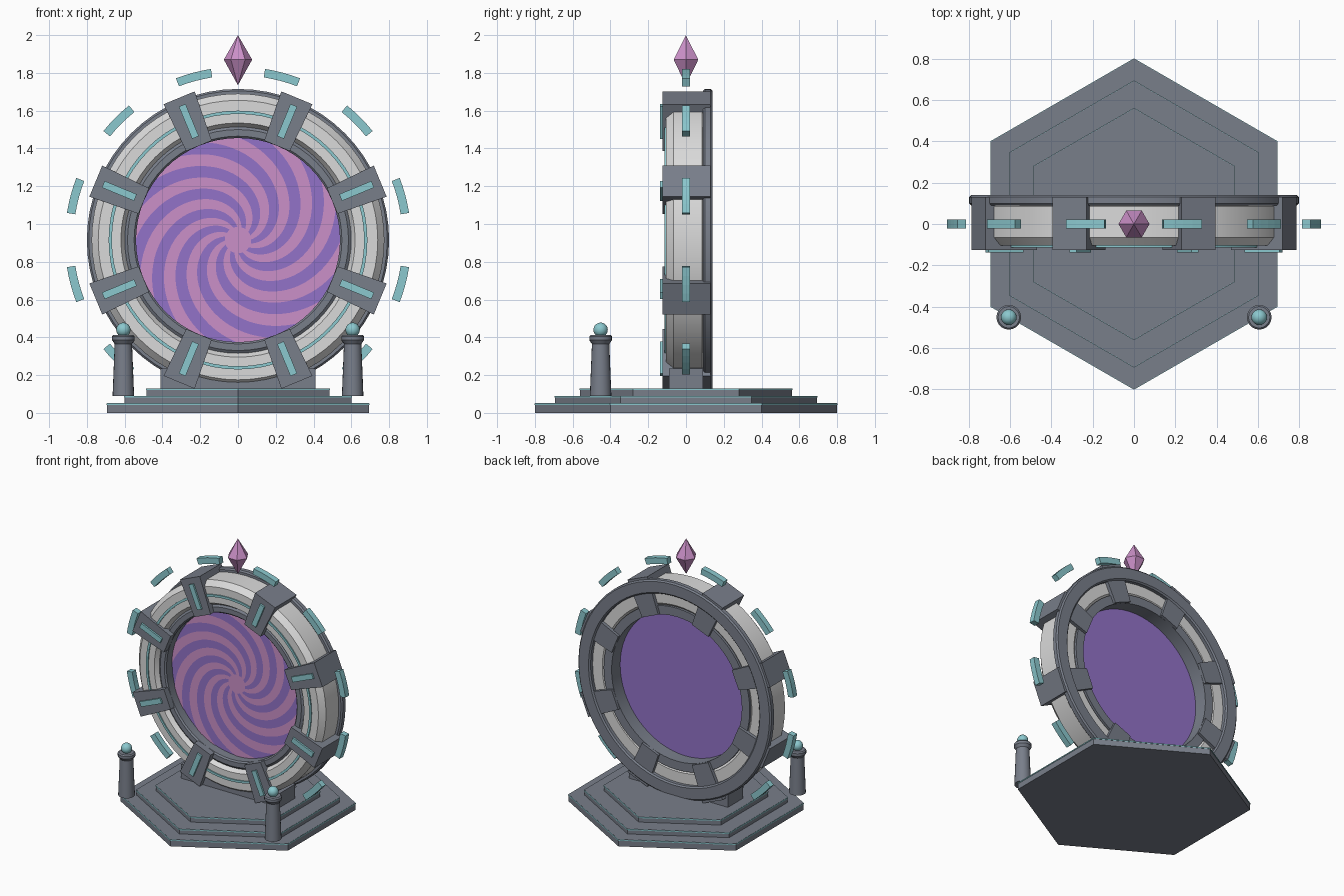
import bpy, bmesh, math
from mathutils import Matrix

if "Cube" in bpy.data.objects:
    bpy.data.objects.remove(bpy.data.objects["Cube"])

CZ = 0.915  # height of the ring centre


def material(name, rgb):
    m = bpy.data.materials.new(name)
    m.diffuse_color = (*rgb, 1)
    m.use_nodes = True
    m.node_tree.nodes["Principled BSDF"].inputs["Base Color"].default_value = m.diffuse_color
    return m


GREY = material("slate grey", (0.19, 0.21, 0.255))
WHITE = material("pale stone", (0.70, 0.70, 0.70))
TEAL = material("teal glow", (0.26, 0.58, 0.62))
PINK = material("pink", (0.60, 0.28, 0.58))
VIOLET = material("violet", (0.29, 0.17, 0.58))


def finish(name, bm, mat, smooth=False, recalc=True):
    if recalc:
        bmesh.ops.recalc_face_normals(bm, faces=bm.faces)
    me = bpy.data.meshes.new(name)
    bm.to_mesh(me)
    bm.free()
    ob = bpy.data.objects.new(name, me)
    bpy.context.collection.objects.link(ob)
    me.materials.append(mat)
    if smooth:
        bpy.ops.object.select_all(action='DESELECT')
        ob.select_set(True)
        bpy.context.view_layer.objects.active = ob
        bpy.ops.object.shade_smooth_by_angle(angle=math.radians(30))
    return ob


def ring(name, profile, mat, a0=0, a1=360, n=64, smooth=True):
    """Sweep a closed (radius, y) profile about the ring axis."""
    bm = bmesh.new()
    full = a1 - a0 >= 360
    rows = []
    for i in range(n if full else n + 1):
        a = math.radians(a0 + (a1 - a0) * i / n)
        rows.append([bm.verts.new((r * math.cos(a), y, CZ + r * math.sin(a))) for r, y in profile])
    k = len(profile)
    for i in range(n):
        p, q = rows[i], rows[(i + 1) % len(rows)]
        for j in range(k):
            bm.faces.new((p[j], p[(j + 1) % k], q[(j + 1) % k], q[j]))
    if not full:
        bm.faces.new(rows[0])
        bm.faces.new(rows[-1])
    return finish(name, bm, mat, smooth)


def rect(r0, r1, y0, y1):
    return [(r0, y0), (r1, y0), (r1, y1), (r0, y1)]


def cone(bm, r1, r2, z0, z1, n, x=0, y=0, turn=0):
    m = Matrix.Translation((x, y, (z0 + z1) / 2)) @ Matrix.Rotation(turn, 4, 'Z')
    bmesh.ops.create_cone(bm, cap_ends=True, segments=n, radius1=r1, radius2=r2,
                          depth=z1 - z0, matrix=m)


def radial_block(name, angle, r0, r1, w0, w1, y0, y1, mat):
    """Tapered block lying along a spoke of the ring."""
    a = math.radians(angle)
    bm = bmesh.new()
    layers = []
    for y in (y0, y1):
        layers.append([bm.verts.new((r * math.cos(a) - t * math.sin(a), y,
                                     CZ + r * math.sin(a) + t * math.cos(a)))
                       for r, t in ((r0, -w0), (r1, -w1), (r1, w1), (r0, w0))])
    f, b = layers
    bm.faces.new(f)
    bm.faces.new(b)
    for j in range(4):
        bm.faces.new((f[j], f[(j + 1) % 4], b[(j + 1) % 4], b[j]))
    finish(name, bm, mat)


# Stepped hexagonal base with glowing edge lines
for i, (r, z0, z1) in enumerate([(0.8, 0, 0.052), (0.693, 0.052, 0.09), (0.56, 0.09, 0.13)]):
    bm = bmesh.new()
    cone(bm, r, r, z0, z1, 6)
    # corners point to front and back
    if abs(max(v.co.y for v in bm.verts) - r) > 0.01:
        bmesh.ops.rotate(bm, verts=bm.verts, matrix=Matrix.Rotation(math.pi / 6, 3, 'Z'))
    finish(f"base_step_{i + 1}", bm, GREY)
    bm = bmesh.new()
    cone(bm, r + 0.003, r + 0.003, z1 - 0.009, z1 - 0.001, 6)
    if abs(max(v.co.y for v in bm.verts) - r) > 0.01:
        bmesh.ops.rotate(bm, verts=bm.verts, matrix=Matrix.Rotation(math.pi / 6, 3, 'Z'))
    finish(f"base_edge_line_{i + 1}", bm, TEAL)

# Cradle under the ring
bm = bmesh.new()
bmesh.ops.create_cube(bm, size=1, matrix=Matrix.Translation((0, 0, 0.18))
                      @ Matrix.Diagonal((0.82, 0.18, 0.11, 1)))
finish("cradle", bm, GREY)

# Main ring, inner rim, back hoop and front glow line
ring("stone_ring", [(0.59, -0.06), (0.62, -0.105), (0.74, -0.105), (0.775, -0.065),
                    (0.775, 0.085), (0.75, 0.105), (0.62, 0.105), (0.59, 0.08)], WHITE)
ring("inner_rim", [(0.54, -0.075), (0.55, -0.085), (0.585, -0.085), (0.605, -0.07),
                   (0.605, 0.11), (0.54, 0.11)], GREY)
ring("back_hoop", [(0.70, 0.09), (0.79, 0.09), (0.80, 0.10), (0.80, 0.13),
                   (0.79, 0.14), (0.71, 0.14), (0.70, 0.13)], GREY)
ring("front_glow_line", rect(0.668, 0.685, -0.113, -0.10), TEAL)

# Eight clamps with glowing bars
for i in range(8):
    a = 22.5 + 45 * i
    radial_block(f"clamp_{i + 1}", a, 0.54, 0.815, 0.073, 0.089, -0.125, 0.13, GREY)
    radial_block(f"clamp_bar_{i + 1}", a, 0.588, 0.772, 0.019, 0.019, -0.138, -0.12, TEAL)

# Floating arc pieces around the ring (the two lowest would sit in the base)
for i, a in enumerate(range(-45, 226, 30)):
    ring(f"floating_arc_{i + 1}", rect(0.872, 0.917, -0.022, 0.022), TEAL,
         a - 6, a + 6, 4, False)

# Portal disc
bm = bmesh.new()
bmesh.ops.create_cone(bm, cap_ends=True, segments=64, radius1=0.545, radius2=0.545, depth=0.016,
                      matrix=Matrix.Translation((0, 0, CZ)) @ Matrix.Rotation(math.pi / 2, 4, 'X'))
finish("portal_disc", bm, VIOLET)

# Pink spiral arms and hub laid on the front of the disc
ARMS, STEPS, TWIST = 10, 28, math.radians(125)
bm = bmesh.new()
for k in range(ARMS):
    prev = None
    for s in range(STEPS + 1):
        t = s / STEPS
        r = 0.06 + 0.48 * t
        a = 2 * math.pi * k / ARMS + TWIST * t
        row = [bm.verts.new((r * math.cos(a + d), -0.013, CZ + r * math.sin(a + d)))
               for d in [math.pi / ARMS * j / 4 for j in range(5)]]
        if prev:
            for j in range(4):
                bm.faces.new((prev[j], row[j], row[j + 1], prev[j + 1]))
        prev = row
hub = [bm.verts.new((0.07 * math.cos(a), -0.015, CZ + 0.07 * math.sin(a)))
       for a in [2 * math.pi * j / 24 for j in range(24)]]
bm.faces.new(hub)
bm.normal_update()
bmesh.ops.reverse_faces(bm, faces=[f for f in bm.faces if f.normal.y > 0])
finish("portal_spiral", bm, PINK, recalc=False)

# Crystal above the ring
bm = bmesh.new()
cone(bm, 0.001, 0.075, 1.735, 1.87, 6, turn=math.pi / 6)
cone(bm, 0.075, 0.001, 1.87, 2.0, 6, turn=math.pi / 6)
bmesh.ops.delete(bm, geom=[f for f in bm.faces if len(f.verts) == 6
                           and abs(f.calc_center_median().z - 1.87) < 0.01], context='FACES_ONLY')
bmesh.ops.remove_doubles(bm, verts=bm.verts, dist=0.003)
if max(v.co.x for v in bm.verts) < 0.07:  # corners point left and right
    bmesh.ops.rotate(bm, verts=bm.verts, matrix=Matrix.Rotation(math.pi / 6, 3, 'Z'))
finish("crystal", bm, PINK)

# Two front posts with glowing globes
for side, x in (("left", -0.607), ("right", 0.607)):
    bm = bmesh.new()
    for r1, r2, z0, z1 in ((0.057, 0.046, 0.09, 0.365), (0.046, 0.06, 0.365, 0.385),
                           (0.06, 0.06, 0.385, 0.405), (0.06, 0.052, 0.405, 0.413)):
        cone(bm, r1, r2, z0, z1, 20, x, -0.452)
    finish(f"{side}_post", bm, GREY, True)
    bm = bmesh.new()
    bmesh.ops.create_uvsphere(bm, u_segments=20, v_segments=12, radius=0.038,
                              matrix=Matrix.Translation((x, -0.452, 0.44)))
    finish(f"{side}_globe", bm, TEAL, True)
